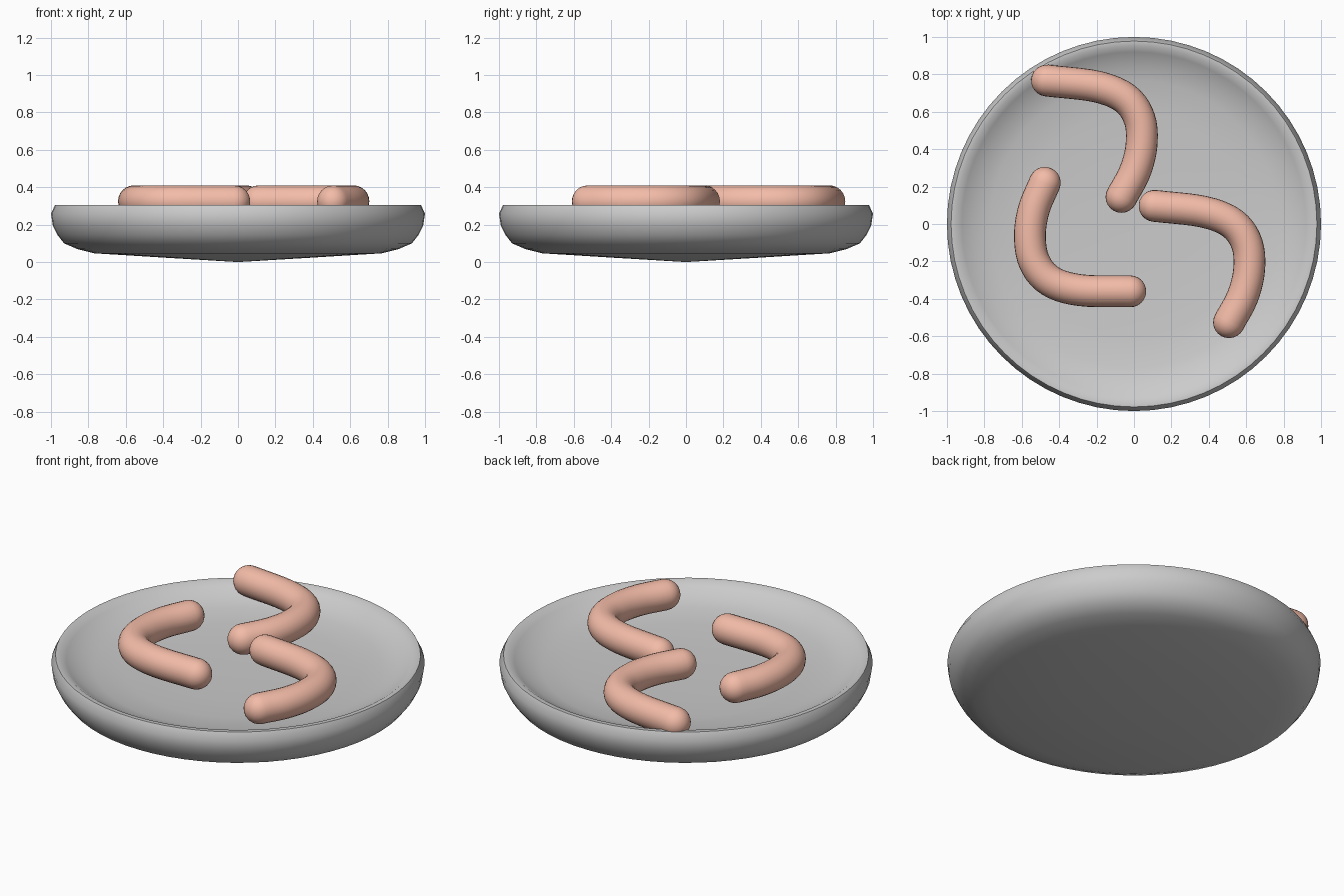
import bpy, bmesh, math
from mathutils import Vector, Matrix

if "Cube" in bpy.data.objects:
    bpy.data.objects.remove(bpy.data.objects["Cube"])


def skin(name, start, rings, end, angle, material=None):
    """Bridge rings of points, closed by a pole point at each end."""
    bm = bmesh.new()
    loops = [[bm.verts.new(p) for p in ring] for ring in rings]
    n = len(loops[0])
    a, b = bm.verts.new(start), bm.verts.new(end)
    for i in range(n):
        j = (i + 1) % n
        bm.faces.new((a, loops[0][j], loops[0][i]))
        bm.faces.new((b, loops[-1][i], loops[-1][j]))
        for lo, hi in zip(loops, loops[1:]):
            bm.faces.new((lo[i], lo[j], hi[j], hi[i]))
    bmesh.ops.recalc_face_normals(bm, faces=bm.faces)
    mesh = bpy.data.meshes.new(name)
    bm.to_mesh(mesh)
    bm.free()
    obj = bpy.data.objects.new(name, mesh)
    bpy.context.collection.objects.link(obj)
    if material:
        mesh.materials.append(material)
    bpy.ops.object.select_all(action='DESELECT')
    obj.select_set(True)
    bpy.context.view_layer.objects.active = obj
    bpy.ops.object.shade_smooth_by_angle(angle=math.radians(angle))
    return obj


def circle(n):
    return [(math.cos(2 * math.pi * i / n), math.sin(2 * math.pi * i / n)) for i in range(n)]


# Plate: underside, rounded outer wall, rim, shallow dished top
profile = [(0.4, 0.024), (0.77, 0.047), (0.86, 0.07), (0.93, 0.10), (0.965, 0.145),
           (0.99, 0.195), (1.0, 0.26), (0.978, 0.305), (0.952, 0.305),
           (0.92, 0.284), (0.86, 0.252), (0.77, 0.227), (0.6, 0.212), (0.35, 0.204)]
skin("plate", (0, 0, 0), [[(r * c, r * s, z) for c, s in circle(64)] for r, z in profile],
     (0, 0, 0.2), 50)

# Sausages: a bent capsule swept along one path, placed three times
meat = bpy.data.materials.new("sausage_skin")
meat.diffuse_color = (0.9, 0.5, 0.39, 1)
meat.use_nodes = True
meat.node_tree.nodes["Principled BSDF"].inputs["Base Color"].default_value = meat.diffuse_color
RADIUS, HEIGHT = 0.085, 0.325
path = [Vector((x, y, HEIGHT)) for x, y in
        [(-0.465, 0.767), (-0.2, 0.735), (-0.045, 0.67), (0.03, 0.56),
         (0.04, 0.42), (0.005, 0.28), (-0.067, 0.145)]]


def smooth_path(pts, steps=5):
    p = [2 * pts[0] - pts[1]] + pts + [2 * pts[-1] - pts[-2]]
    out = []
    for a, b, c, d in zip(p, p[1:], p[2:], p[3:]):
        for k in range(steps):
            t = k / steps
            out.append(0.5 * (2 * b + (c - a) * t + (2 * a - 5 * b + 4 * c - d) * t * t
                              + (3 * b - a - 3 * c + d) * t ** 3))
    return out + [pts[-1]]


def sausage(name, place):
    pts = [place @ p for p in smooth_path(path)]
    first = (pts[1] - pts[0]).normalized()
    last = (pts[-1] - pts[-2]).normalized()
    caps = [math.radians(a) for a in (75, 60, 45, 30, 15)]
    stations = [(pts[0] - first * RADIUS * math.sin(a), first, RADIUS * math.cos(a)) for a in caps]
    for i, p in enumerate(pts):
        t = (pts[min(i + 1, len(pts) - 1)] - pts[max(i - 1, 0)]).normalized()
        stations.append((p, t, RADIUS))
    stations += [(pts[-1] + last * RADIUS * math.sin(a), last, RADIUS * math.cos(a))
                 for a in reversed(caps)]
    up = Vector((0, 0, 1))
    rings = [[p + r * (c * t.cross(up) + s * up) for c, s in circle(24)] for p, t, r in stations]
    skin(name, pts[0] - first * RADIUS, rings, pts[-1] + last * RADIUS, 60, meat)


turned = (Matrix.Translation((-0.02, -0.36, 0)) @ Matrix.Rotation(math.radians(185.6), 4, 'Z')
          @ Matrix.Translation((0.465, -0.767, 0)))
sausage("sausage_back", Matrix.Identity(4))
sausage("sausage_right", Matrix.Translation((0.575, -0.67, 0)))
sausage("sausage_left", turned)
